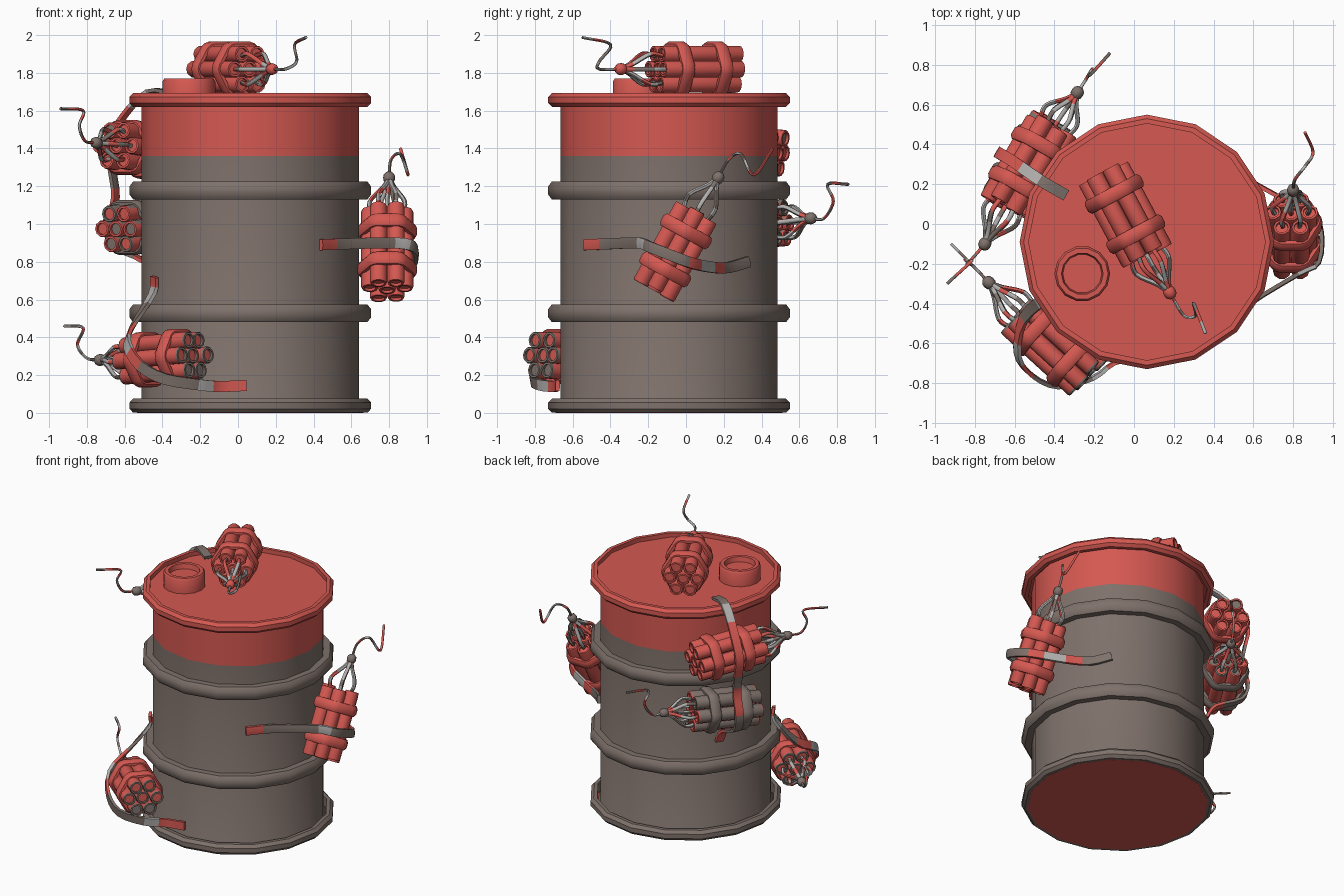
import bpy, math, random
from mathutils import Vector as V, Quaternion

if "Cube" in bpy.data.objects:
    bpy.data.objects.remove(bpy.data.objects["Cube"])

random.seed(4)
MATS = []
for name, col in (("red_paint", (0.66, 0.098, 0.082)), ("brown_grey", (0.21, 0.165, 0.145)),
                  ("light_grey", (0.45, 0.44, 0.43))):
    m = bpy.data.materials.new(name)
    m.diffuse_color = (*col, 1)
    m.use_nodes = True
    m.node_tree.nodes["Principled BSDF"].inputs["Base Color"].default_value = m.diffuse_color
    MATS.append(m)
RED, BROWN, LIGHT = 0, 1, 2
CX, CY = 0.065, -0.09          # barrel axis
UP = V((0, 0, 1))


class Part:
    """Collects lofted surfaces into one mesh object."""
    def __init__(self, name):
        self.name, self.v, self.f, self.m = name, [], [], []

    def loft(self, rings, mat, loop=False, caps=True, cap_mat=None):
        """mat is an index or a function (segment, ring points of face) -> index"""
        base, n, k = len(self.v), len(rings[0]), len(rings)
        for r in rings:
            self.v += [V(p) for p in r]
        for i in range(k if loop else k - 1):
            for j in range(n):
                a, b = base + i * n, base + (i + 1) % k * n
                q = (a + j, a + (j + 1) % n, b + (j + 1) % n, b + j)
                self.f.append(q)
                self.m.append(mat(i, j) if callable(mat) else mat)
        if caps and not loop:
            for i in (0, k - 1):
                c = [base + i * n + j for j in range(n)]
                self.f.append(c[::-1] if i == 0 else c)
                self.m.append(cap_mat if cap_mat is not None else
                              (mat(min(i, k - 2), 0) if callable(mat) else mat))

    def build(self, angle=40):
        me = bpy.data.meshes.new(self.name)
        me.from_pydata(self.v, [], self.f)
        for m in MATS:
            me.materials.append(m)
        me.polygons.foreach_set("material_index", self.m)
        ob = bpy.data.objects.new(self.name, me)
        bpy.context.collection.objects.link(ob)
        bpy.ops.object.select_all(action='DESELECT')
        ob.select_set(True)
        bpy.context.view_layer.objects.active = ob
        bpy.ops.object.mode_set(mode='EDIT')
        bpy.ops.mesh.select_all(action='SELECT')
        bpy.ops.mesh.normals_make_consistent(inside=False)
        bpy.ops.object.mode_set(mode='OBJECT')
        bpy.ops.object.shade_smooth_by_angle(angle=math.radians(angle))
        return ob


def circle(c, r, n, x=V((1, 0, 0)), y=V((0, 1, 0))):
    return [c + r * (math.cos(t) * x + math.sin(t) * y)
            for t in (2 * math.pi * i / n for i in range(n))]


def lathe(name, profile, n, mat, c=(CX, CY), loop=False):
    p = Part(name)
    p.loft([circle(V((*c, z)), r, n) for r, z in profile], mat, loop=loop)
    return p.build()


def spline(pts, steps):
    """Catmull-Rom curve through the points."""
    pts = [V(p) for p in pts]
    e = [2 * pts[0] - pts[1]] + pts + [2 * pts[-1] - pts[-2]]
    out = []
    for i in range(1, len(e) - 2):
        a, b, c, d = e[i - 1:i + 3]
        for s in range(steps):
            t = s / steps
            out.append(0.5 * (2 * b + (c - a) * t + (2 * a - 5 * b + 4 * c - d) * t * t
                              + (3 * b - a - 3 * c + d) * t ** 3))
    return out + [pts[-1]]


def tangents(path):
    k = len(path) - 1
    return [(path[min(i + 1, k)] - path[max(i - 1, 0)]).normalized() for i in range(k + 1)]


def tube(part, path, r, n, palette):
    """Cord with randomly coloured stretches."""
    tan = tangents(path)
    x = tan[0].orthogonal().normalized()
    rings = []
    for i, (p, t) in enumerate(zip(path, tan)):
        if i:
            x = tan[i - 1].rotation_difference(t) @ x
        rings.append(circle(p, r, n, x, t.cross(x)))
    cols = [random.choice(palette) for _ in path]
    part.loft(rings, lambda i, j: cols[i // 2])


def cyl(deg, r, z):
    a = math.radians(deg)
    return V((CX + r * math.cos(a), CY + r * math.sin(a), z))


# ---- barrel ----
lathe("barrel_body", [(0.59, 0.004), (0.575, 0.03), (0.575, 1.36), (0.575, 1.655)], 16,
      lambda i, j: RED if i == 2 or i < 0 else BROWN)
lathe("barrel_base", [(0.60, 0.0), (0.60, 0.004)], 16, RED)
lathe("barrel_lid", [(0.60, 1.64), (0.60, 1.662)], 16, RED)
for label, z0, z1, mat in (("bottom_rim", 0.001, 0.075, BROWN), ("lower_hoop", 0.48, 0.575, BROWN),
                           ("upper_hoop", 1.13, 1.225, BROWN), ("top_rim", 1.62, 1.693, RED)):
    h = z1 - z0
    inner = 0.595 if "rim" in label else 0.56
    lathe(label, [(inner, z0), (0.62, z0), (0.64, z0 + h * 0.28), (0.64, z0 + h * 0.72),
                  (0.62, z1), (inner, z1)], 16, mat, loop=True)
lathe("filler_cap", [(0.14, 1.65), (0.14, 1.755), (0.13, 1.77), (0.105, 1.77), (0.098, 1.735)],
      14, RED, c=(-0.26, -0.25))

# ---- stick bundles ----
SR, HALF = 0.046, 0.235        # stick radius, half length


def bundle(name, centre, axis, fuse, side_rule, ring_cols, strap_mat):
    c, ax = V(centre), V(axis).normalized()
    x = ax.cross(UP).normalized()
    y = ax.cross(x)
    offs = [V((0, 0, 0))] + circle(V((0, 0, 0)), 2 * SR, 6, x, y)

    sticks = Part(name + "_sticks")
    for o in offs:
        o = o + ax * random.uniform(-0.012, 0.012)
        rim, core = random.choice(ring_cols)
        prof = [(0.68, -HALF + 0.015), (0.68, -HALF), (0.92, -HALF), (1, -HALF + 0.01),
                (1, HALF - 0.01), (0.92, HALF), (0.68, HALF), (0.68, HALF - 0.015)]
        dirs = circle(V((0, 0, 0)), 1, 10, x, y)
        sticks.loft([circle(c + o + ax * h, SR * s, 10, x, y) for s, h in prof],
                    lambda i, j: side_rule(dirs[j]) if i == 3 else rim, cap_mat=core)
    sticks.build(50)

    # straps follow the outline of the pack
    straps = Part(name + "_straps")
    for h in (-0.115, 0.115):
        rings = []
        for o in offs[1:]:
            d = o.normalized()
            for turn in (-25, 0, 25):
                e = Quaternion(ax, math.radians(turn)) @ d
                p = c + o + ax * h
                rings.append([p + e * (SR + a) + ax * b for a, b in
                              ((-0.01, -0.036), (0.008, -0.036), (0.02, -0.018),
                               (0.02, 0.018), (0.008, 0.036), (-0.01, 0.036))])
        straps.loft(rings, strap_mat, loop=True)
    straps.build(50)

    # fuse cords gather at a knot, then one leads away
    knot = V(fuse[0])
    cords = Part(name + "_fuse")
    for o in offs:
        start = c + o * 0.9 + ax * (HALF - 0.015)
        mid = c + o * 1.0 + ax * (HALF + 0.06)
        near = knot.lerp(c + ax * HALF, 0.3) + o * 0.35
        tube(cords, spline([start, mid, near, knot], 4), 0.0125, 6, (RED, LIGHT, LIGHT, BROWN))
    tube(cords, spline(fuse, 6), 0.0085, 6, (RED, LIGHT, BROWN, BROWN))
    cords.build(60)
    k = Part(name + "_knot")
    t = (V(fuse[1]) - knot).normalized()
    k.loft([circle(knot + ax * h, r, 8, x, y) for r, h in
            ((0.014, -0.032), (0.029, -0.018), (0.032, 0), (0.029, 0.018), (0.014, 0.032))],
           RED if name == "top_bundle" else BROWN)
    k.build(50)


def red_side(d):
    return RED


def shaded_side(d):            # brown outward and upward, red elsewhere
    return BROWN if d.dot(V((-0.8, 0.45, 0.6))) > -0.1 else RED


red_ends = [(RED, RED)] * 4 + [(RED, BROWN)]
grey_ends = [(BROWN, RED), (BROWN, BROWN), (BROWN, RED)]
bundle("right_bundle", (0.79, -0.055, 0.86), (0, 0.48, 0.88),
       [(0.80, 0.17, 1.245), (0.81, 0.225, 1.34), (0.86, 0.29, 1.37), (0.90, 0.36, 1.26),
        (0.86, 0.46, 1.40)], red_side, [(RED, RED)], RED)
bundle("top_bundle", (-0.045, 0.05, 1.82), (0.47, -0.88, 0),
       [(0.18, -0.345, 1.82), (0.25, -0.46, 1.82), (0.31, -0.46, 1.86), (0.30, -0.40, 1.95),
        (0.36, -0.55, 1.988)], red_side, red_ends, RED)
bundle("front_bundle", (-0.40, -0.61, 0.29), (-0.73, 0.67, -0.07),
       [(-0.73, -0.295, 0.28), (-0.80, -0.22, 0.29), (-0.85, -0.18, 0.36), (-0.82, -0.20, 0.45),
        (-0.92, -0.10, 0.46)], red_side, grey_ends, RED)
bundle("rear_upper_bundle", (-0.53, 0.29, 1.395), (-0.5, -0.86, 0.09),
       [(-0.75, -0.10, 1.43), (-0.81, -0.17, 1.44), (-0.84, -0.20, 1.52), (-0.82, -0.19, 1.60),
        (-0.94, -0.30, 1.61)], red_side, red_ends, RED)
bundle("rear_lower_bundle", (-0.52, 0.30, 0.99), (0.53, 0.84, 0.07),
       [(-0.285, 0.66, 1.03), (-0.24, 0.73, 1.03), (-0.21, 0.78, 1.12), (-0.22, 0.75, 1.21),
        (-0.12, 0.86, 1.21)], shaded_side, [(RED, BROWN), (RED, RED), (BROWN, RED)], BROWN)


# ---- tape strips (angle, radius, height around the barrel) ----
def tape(name, pts, cols, width=None):
    path = spline([cyl(*p) for p in pts], 3)
    rings = []
    for p, t in zip(path, tangents(path)):
        radial = V((p.x - CX, p.y - CY, 0)).normalized()
        w = V(width) if width else t.cross(radial)
        w = (w - t * w.dot(t)).normalized()
        n = t.cross(w) * 0.012
        w = w * 0.029
        rings.append([p + w + n * 0.6, p + n, p - w + n * 0.6, p - w - n, p + w - n])
    last = len(cols) - 1
    part = Part(name)
    part.loft(rings, lambda i, j: cols[min(last, i * len(cols) // (len(path) - 1))])
    part.build(50)


R, B, L = RED, BROWN, LIGHT
tape("front_tape", [(210, .585, .72), (209, .59, .63), (212, .73, .46), (221, .86, .36),
                    (229, .885, .25), (238, .855, .18), (248, .74, .15), (255, .63, .14),
                    (268, .588, .145)], (R, L, B, R, L, R, B, B, B, L, R, R))
tape("right_tape", [(-50, .585, .89), (-32, .60, .895), (-12, .78, .90), (-7, .87, .88),
                    (3, .88, .82), (9, .84, .79), (20, .69, .77), (32, .60, .77),
                    (46, .588, .80)], (R, B, B, L, B, B, B, R, L, R, B, B), (0, 0, 1))
tape("rear_tape", [(150, .47, 1.69), (150, .62, 1.70), (149, .78, 1.57), (149, .87, 1.42),
                   (149, .85, 1.28), (149, .83, 1.14), (149, .87, 1.0), (149, .83, .88),
                   (148, .65, .80), (147, .588, .70)],
     (B, L, R, R, R, B, R, R, B, B, R, R), (0.51, 0.86, 0))
